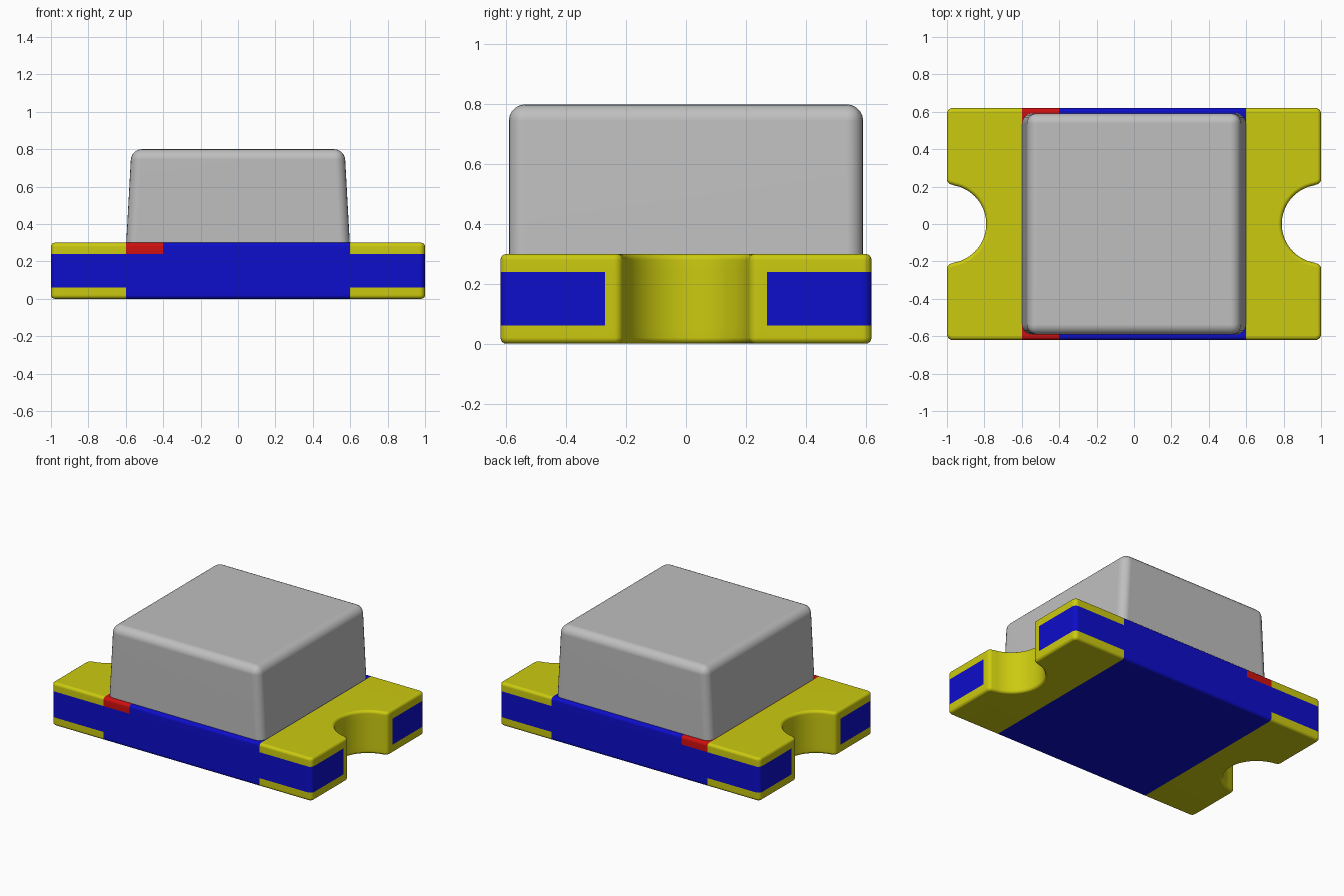
import bpy, bmesh, math
from mathutils import Vector

cube = bpy.data.objects.get("Cube")
if cube:
    bpy.data.objects.remove(cube, do_unlink=True)


def material(name, rgb):
    m = bpy.data.materials.new(name)
    m.use_nodes = True
    m.diffuse_color = (*rgb, 1)
    m.node_tree.nodes["Principled BSDF"].inputs["Base Color"].default_value = (*rgb, 1)
    return m


BLUE = material("blue board", (0.004, 0.004, 0.6))
GOLD = material("yellow contact", (0.6, 0.59, 0.005))
RED = material("red polarity mark", (0.62, 0.005, 0.005))
GREY = material("grey lens", (0.52, 0.52, 0.52))


def finish(name, bm, mats):
    bmesh.ops.recalc_face_normals(bm, faces=bm.faces)
    mesh = bpy.data.meshes.new(name)
    bm.to_mesh(mesh)
    bm.free()
    for m in mats:
        mesh.materials.append(m)
    ob = bpy.data.objects.new(name, mesh)
    bpy.context.collection.objects.link(ob)
    bpy.ops.object.select_all(action="DESELECT")
    ob.select_set(True)
    bpy.context.view_layer.objects.active = ob
    bpy.ops.object.shade_smooth_by_angle(angle=math.radians(40))
    ob.modifiers.new("Weighted normals", "WEIGHTED_NORMAL").keep_sharp = True
    return ob


def arc(cx, cy, r, start, end, steps):
    angles = [math.radians(start + (end - start) * i / steps) for i in range(steps + 1)]
    return [(cx + r * math.cos(a), cy + r * math.sin(a)) for a in angles]


# Board outline: rounded corners and a half-round notch at each end
L, W, H = 1.0, 0.62, 0.30
FILLET, NOTCH, RIM = 0.03, 0.21, 0.02
PAD_X, PAD_Z, WALL_Y = 0.6, 0.06, 0.27

upper = arc(L, 0, NOTCH, 180, 100, 16)
upper += arc(L - FILLET, NOTCH + FILLET, FILLET, -90, 0, 5)
upper += arc(L - FILLET, W - FILLET, FILLET, 0, 90, 5)
right = [(x, -y) for x, y in reversed(upper[1:])] + upper
outline = right + [(-x, -y) for x, y in right]

bm = bmesh.new()
base = bm.faces.new([bm.verts.new((x, y, 0)) for x, y in outline])
top = bmesh.ops.extrude_face_region(bm, geom=[base], use_keep_orig=True)["geom"]
bmesh.ops.translate(bm, vec=(0, 0, H), verts=[v for v in top if isinstance(v, bmesh.types.BMVert)])
rims = [e for e in bm.edges if abs(e.verts[0].co.z - e.verts[1].co.z) < 1e-5]
bmesh.ops.bevel(bm, geom=rims, offset=RIM, segments=4, profile=0.5, affect="EDGES")

# Cut along the colour borders
cuts = [((0, 0, 1), PAD_Z), ((0, 0, 1), H - PAD_Z), ((1, 0, 0), -PAD_X), ((1, 0, 0), -0.4),
        ((1, 0, 0), PAD_X), ((0, 1, 0), -WALL_Y), ((0, 1, 0), WALL_Y)]
for normal, d in cuts:
    bmesh.ops.bisect_plane(bm, geom=bm.verts[:] + bm.edges[:] + bm.faces[:],
                           plane_co=Vector(normal) * d, plane_no=normal)

# Contacts wrap the ends and notches; the mark is a strip beside one contact
for f in bm.faces:
    c = f.calc_center_median()
    outer = c.z < PAD_Z or c.z > H - PAD_Z
    if abs(c.x) > PAD_X and (outer or abs(c.y) < WALL_Y):
        f.material_index = 1
    elif -PAD_X < c.x < -0.4 and c.z > H - PAD_Z:
        f.material_index = 2
finish("circuit_board", bm, [BLUE, GOLD, RED])

# Lens: block tapering along its length, with rounded sides and top
bm = bmesh.new()
bmesh.ops.create_cube(bm, size=1)
for v in bm.verts:
    high = v.co.z > 0
    v.co = (math.copysign(0.57 if high else 0.598, v.co.x),
            math.copysign(0.592, v.co.y), 0.8 if high else H - 0.005)
edges = [e for e in bm.edges if max(v.co.z for v in e.verts) > 0.5]
bmesh.ops.bevel(bm, geom=edges, offset=0.055, segments=5, profile=0.5, affect="EDGES")
finish("lens", bm, [GREY])
